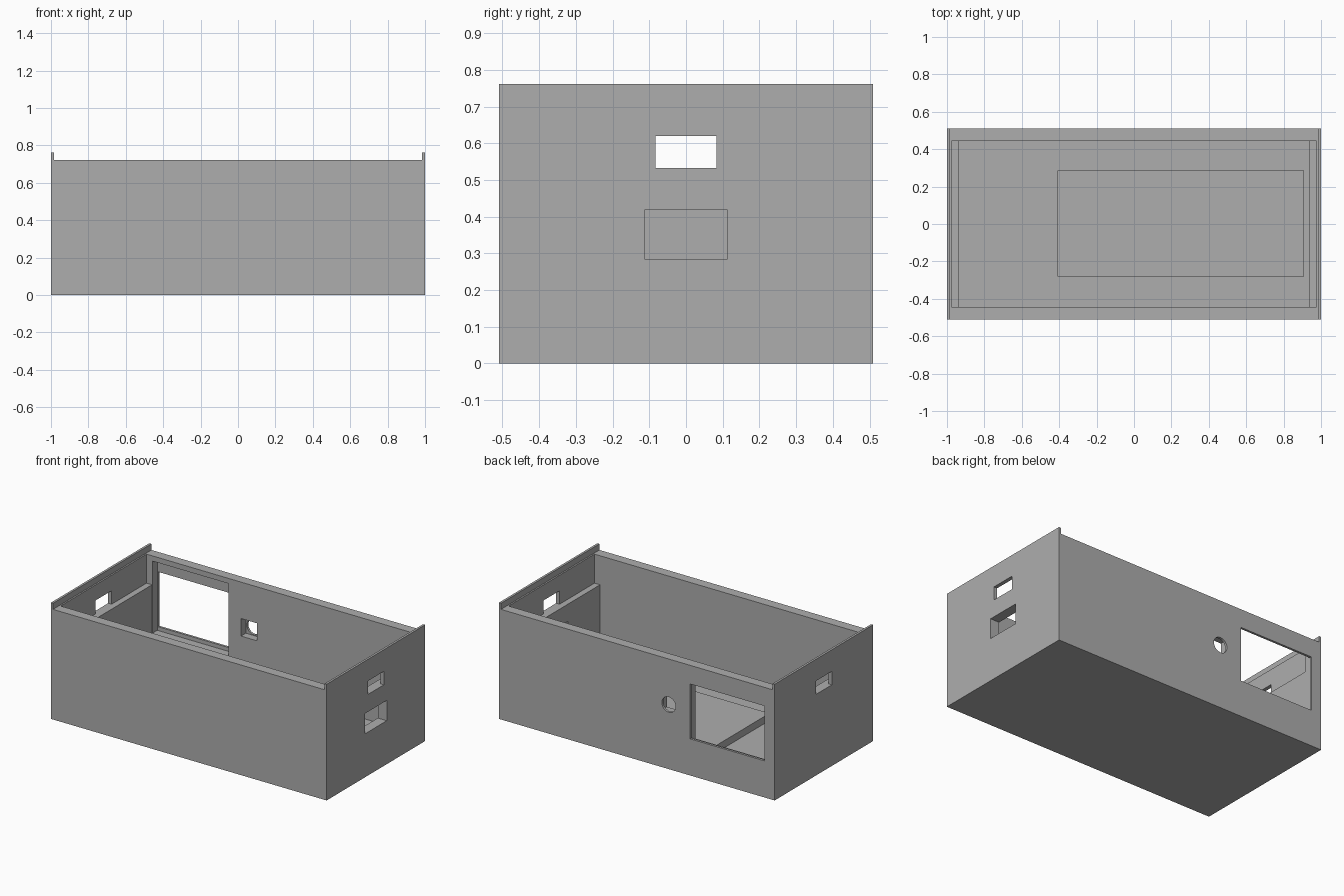
import bpy

if "Cube" in bpy.data.objects:
    bpy.data.objects.remove(bpy.data.objects["Cube"], do_unlink=True)

grey = bpy.data.materials.new("plain_grey")
grey.use_nodes = True
colour = (0.42, 0.42, 0.42, 1)
grey.diffuse_color = colour
grey.node_tree.nodes["Principled BSDF"].inputs["Base Color"].default_value = colour


def box(name, x, y, z):
    """Box spanning the given (low, high) ranges."""
    spans = (x, y, z)
    bpy.ops.mesh.primitive_cube_add(size=1, location=[sum(s) / 2 for s in spans])
    obj = bpy.context.object
    obj.name = name
    obj.scale = [s[1] - s[0] for s in spans]
    bpy.ops.object.transform_apply(location=False, rotation=False, scale=True)
    obj.data.materials.append(grey)
    return obj


def cut(target, cutter):
    """Subtract the cutter, then remove it."""
    mod = target.modifiers.new("cut", 'BOOLEAN')
    mod.operation = 'DIFFERENCE'
    mod.solver = 'EXACT'
    mod.object = cutter
    bpy.context.view_layer.objects.active = target
    bpy.ops.object.modifier_apply(modifier=mod.name)
    bpy.data.objects.remove(cutter, do_unlink=True)


LENGTH, WIDTH, RIM, FLOOR = 1.0, 0.51, 0.722, 0.065
INNER_Y, PLATE_Y, ABOVE = 0.445, 0.495, 1.0

# Case body with raised end lips
case = box("case_body", (-LENGTH, LENGTH), (-WIDTH, WIDTH), (0, 0.762))
cut(case, box("lip_gap", (-0.985, 0.985), (-0.6, 0.6), (RIM, ABOVE)))

# Cavity, wider above the end ledges
cut(case, box("lower_cavity", (-0.935, 0.935), (-INNER_Y, INNER_Y), (FLOOR, ABOVE)))
cut(case, box("upper_cavity", (-0.975, 0.975), (-INNER_Y, INNER_Y), (0.532, ABOVE)))

# End slots and the larger port at one end
cut(case, box("end_slots", (-1.1, 1.1), (-0.083, 0.083), (0.532, 0.62)))
cut(case, box("end_port", (0.8, 1.1), (-0.113, 0.113), (0.285, 0.418)))

# Rear window with its inner recess
cut(case, box("window_recess", (-0.932, -0.38), (0.4, PLATE_Y), (0.215, 0.688)))
cut(case, box("window_opening", (-0.927, -0.387), (0.4, 0.6), (0.24, 0.6)))

# Rear round hole with its square recess
cut(case, box("button_recess", (-0.29, -0.173), (0.4, PLATE_Y), (0.368, 0.483)))
bpy.ops.mesh.primitive_cylinder_add(vertices=48, radius=0.05, depth=0.3,
                                    location=(-0.232, 0.5, 0.423),
                                    rotation=(1.570796, 0, 0))
cut(case, bpy.context.object)

# Raised bed on the floor
box("floor_bed", (-0.41, 0.91), (-0.28, 0.285), (FLOOR - 0.01, 0.112))
